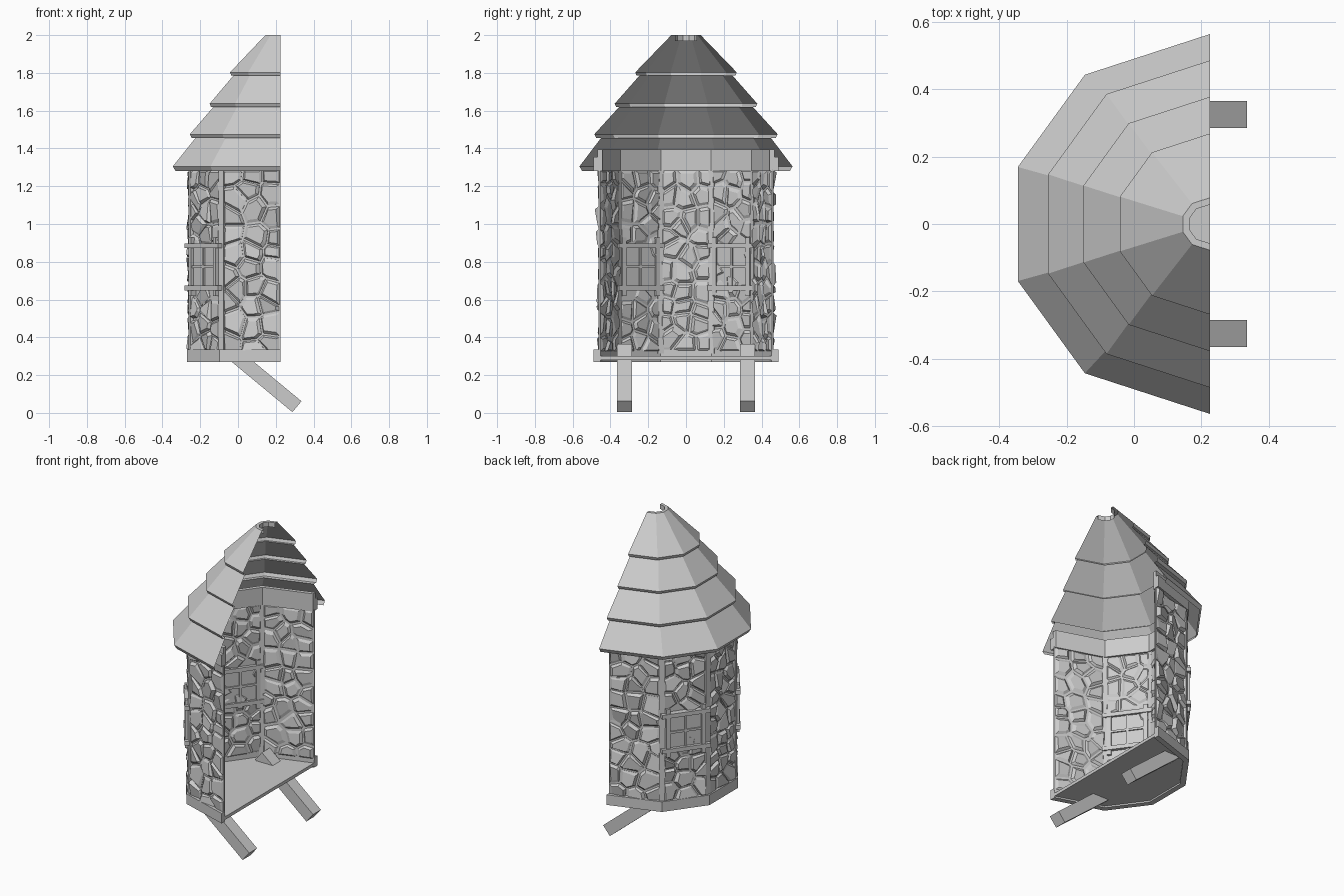
import bpy, bmesh, random
from math import cos, sin, tan, radians
from mathutils import Vector, Matrix

random.seed(7)
cube = bpy.data.objects.get("Cube")
if cube:
    bpy.data.objects.remove(cube)

stone_grey = bpy.data.materials.new("stone_grey")
stone_grey.use_nodes = True
GREY = (0.6, 0.6, 0.6, 1)
stone_grey.diffuse_color = GREY
stone_grey.node_tree.nodes["Principled BSDF"].inputs["Base Color"].default_value = GREY

CUT = 0.225            # plane of the open side
WALL_LEFT, WALL_R = -0.243, 0.445
BOTTOM, TOP = 0.32, 1.29


def finish(name, bm, solid=True):
    if solid:
        bmesh.ops.recalc_face_normals(bm, faces=bm.faces)
    mesh = bpy.data.meshes.new(name)
    bm.to_mesh(mesh)
    bm.free()
    mesh.materials.append(stone_grey)
    obj = bpy.data.objects.new(name, mesh)
    bpy.context.collection.objects.link(obj)
    return obj


def half_ring(left, r, z):
    """Half of a ten-sided ring, stretched to the open side."""
    c = left + r * cos(radians(18))
    pts = [Vector((c + r * cos(radians(a)), r * sin(radians(a)), z))
           for a in (126, 162, 198, 234)]
    end = r + (CUT - c) * tan(radians(18))
    return [Vector((CUT, end, z))] + pts + [Vector((CUT, -end, z))]


def loft(name, profile, closed=False):
    """Sweep a (left, radius, height) profile round the half ring."""
    bm = bmesh.new()
    rings = [[bm.verts.new(p) for p in half_ring(*row)] for row in profile]
    pairs = list(zip(rings, rings[1:]))
    if closed:
        pairs.append((rings[-1], rings[0]))
    for a, b in pairs:
        for i in range(len(a) - 1):
            bm.faces.new((a[i], a[i + 1], b[i + 1], b[i]))
    if closed:
        bm.faces.new([r[0] for r in rings])
        bm.faces.new([r[-1] for r in rings])
    return finish(name, bm, closed)


def box(bm, size, matrix):
    bmesh.ops.create_cube(bm, size=1, matrix=matrix @ Matrix.Diagonal((*size, 1)))


def wall_frame(angle):
    """Local axes of a wall: x along it, y up, z outward."""
    apothem = WALL_R * cos(radians(18))
    n = Vector((cos(radians(angle)), sin(radians(angle)), 0))
    t = Vector((-n.y, n.x, 0))
    origin = Vector((WALL_LEFT + apothem, 0, 0)) + n * apothem
    m = Matrix((t, (0, 0, 1), n)).transposed().to_4x4()
    return Matrix.Translation(origin) @ m


# Stepped roof shell
loft("roof", [
    (-.33, .535, 1.28), (-.345, .548, 1.305),
    (-.225, .44, 1.455), (-.245, .467, 1.455), (-.255, .477, 1.475),
    (-.13, .345, 1.62), (-.143, .362, 1.62), (-.15, .37, 1.637),
    (-.025, .24, 1.785), (-.035, .256, 1.785), (-.042, .263, 1.803),
    (.145, .075, 2), (.165, .055, 2), (.165, .055, 1.97)])

# Bands under the roof and round the floor
loft("top_beam", [(-.27, .475, 1.28), (-.27, .475, 1.355), (-.25, .455, 1.355),
                  (-.25, .455, 1.395), (-.225, .43, 1.395), (-.225, .43, 1.28)], True)
loft("base_band", [(-.27, .475, .27), (-.27, .475, .335),
                   (-.235, .44, .335), (-.235, .44, .27)], True)

# Floor plate
bm = bmesh.new()
low, high = [[bm.verts.new(p) for p in half_ring(-.25, .455, z)] for z in (.28, .3)]
bm.faces.new(low)
bm.faces.new(high)
for i in range(len(low)):
    j = (i + 1) % len(low)
    bm.faces.new((low[i], low[j], high[j], high[i]))
finish("floor", bm)

# Slanted support beams
for side, name in ((1, "left_brace"), (-1, "right_brace")):
    bm = bmesh.new()
    a, b = Vector((.312, side * .325, .033)), Vector((-.053, side * .325, .335))
    rot = (b - a).to_track_quat('X', 'Z').to_matrix().to_4x4()
    box(bm, ((b - a).length, .08, .075), Matrix.Translation((a + b) / 2) @ rot)
    finish(name, bm)

# Corner posts
bm = bmesh.new()
for p, angle in zip(half_ring(WALL_LEFT, WALL_R, .8)[1:-1], (126, 162, 198, 234)):
    box(bm, (.03, .034, TOP - BOTTOM),
        Matrix.Translation(p) @ Matrix.Rotation(radians(angle), 4, 'Z'))
finish("corner_posts", bm)


def clip(poly, point, normal):
    """Keep the part of a polygon behind a line."""
    out = []
    for p, q in zip(poly, poly[1:] + poly[:1]):
        dp, dq = (p - point).dot(normal), (q - point).dot(normal)
        if dp <= 0:
            out.append(p)
        if dp * dq < 0:
            out.append(p.lerp(q, dp / (dp - dq)))
    return out


def stone(bm, m, poly):
    """A chipped stone showing on both sides of the wall."""
    mid = sum(poly, Vector((0, 0))) / len(poly)
    loops = []
    for scale, depth, tilt in ((.6, -.014, .12), (.9, -.003, 0),
                               (.9, .006, 0), (.68, .018, .22)):
        slope = Vector((random.uniform(-tilt, tilt), random.uniform(-tilt, tilt)))
        loop = []
        for p in poly:
            d = (p - mid) * scale
            q = mid + d
            loop.append(bm.verts.new(m @ Vector((q.x, q.y, depth + d.dot(slope)))))
        loops.append(loop)
    for a, b in zip(loops, loops[1:]):
        for i in range(len(a)):
            j = (i + 1) % len(a)
            bm.faces.new((a[i], a[j], b[j], b[i]))
    bm.faces.new(loops[0])
    bm.faces.new(loops[-1])


def build_wall(name, angle, has_window):
    m = wall_frame(angle)
    half = WALL_R * sin(radians(18))
    u0, u1 = -half, half
    if angle == 108:
        u0 -= .047
    if angle == 252:
        u1 += .047
    # Mortar sheet
    bm = bmesh.new()
    box(bm, (u1 - u0, TOP - BOTTOM, .008),
        m @ Matrix.Translation(((u0 + u1) / 2, (TOP + BOTTOM) / 2, 0)))
    finish(name + "_mortar", bm)
    # Irregular stones grown from a jittered grid of seeds
    cols, rows = 3, 10
    du, dv = (u1 - u0) / cols, (TOP - BOTTOM) / rows
    seeds = [Vector((u0 + (c + .5 + random.uniform(-.42, .42)) * du,
                     BOTTOM + (r + .5 + random.uniform(-.42, .42)) * dv))
             for r in range(rows) for c in range(cols)]
    bm = bmesh.new()
    for s in seeds:
        if has_window and abs(s.x) < .11 and .66 < s.y < .89:
            continue
        poly = [Vector(p) for p in ((u0, BOTTOM), (u1, BOTTOM), (u1, TOP), (u0, TOP))]
        for other in seeds:
            if other is not s and len(poly) > 2:
                poly = clip(poly, (s + other) / 2, (other - s).normalized())
        if len(poly) > 2:
            stone(bm, m, poly)
    finish(name + "_stones", bm)


def build_window(name, angle):
    m = wall_frame(angle)
    bm = bmesh.new()
    box(bm, (.22, .225, .03), m @ Matrix.Translation((0, .773, .006)))
    finish(name + "_panel", bm)
    bm = bmesh.new()
    for s in (-1, 1):
        box(bm, (.026, .31, .054), m @ Matrix.Translation((s * .11, .773, .008)))
        box(bm, (.3, .026, .064), m @ Matrix.Translation((0, .773 + s * .112, .008)))
    box(bm, (.014, .22, .046), m @ Matrix.Translation((0, .773, .006)))
    box(bm, (.22, .014, .046), m @ Matrix.Translation((0, .773, .006)))
    finish(name + "_frame", bm)


# Five wall panels, windows on the two diagonal ones
for name, angle in (("back_wall", 108), ("back_diagonal_wall", 144), ("end_wall", 180),
                    ("front_diagonal_wall", 216), ("front_wall", 252)):
    diagonal = angle in (144, 216)
    build_wall(name, angle, diagonal)
    if diagonal:
        build_window(name.replace("wall", "window"), angle)
